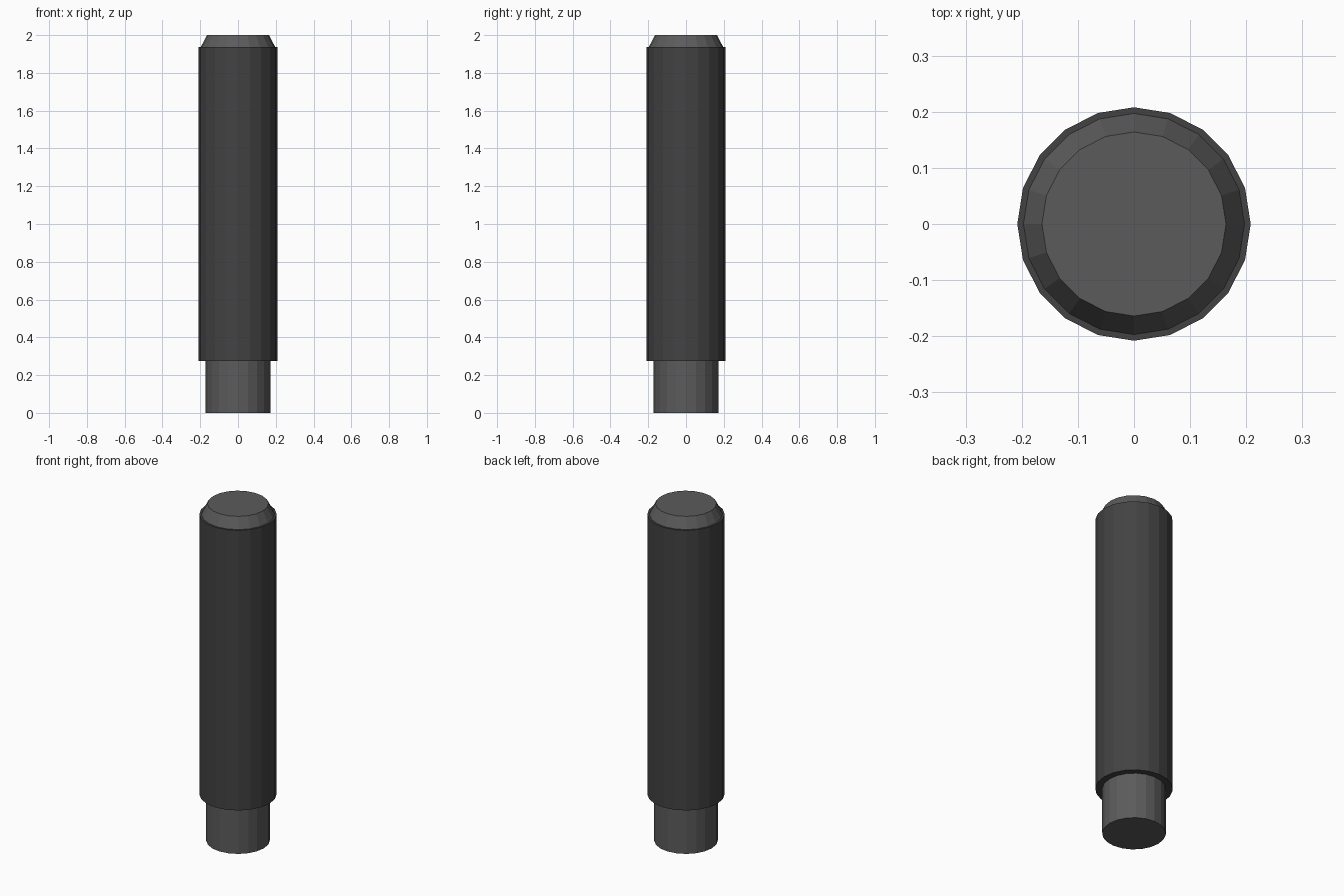
import bpy

if "Cube" in bpy.data.objects:
    bpy.data.objects.remove(bpy.data.objects["Cube"])

SIDES = 20


def material(name, value):
    mat = bpy.data.materials.new(name)
    mat.diffuse_color = (value, value, value, 1)
    mat.use_nodes = True
    mat.node_tree.nodes["Principled BSDF"].inputs["Base Color"].default_value = mat.diffuse_color
    return mat


def section(name, r_bottom, r_top, z0, z1, mat):
    bpy.ops.mesh.primitive_cone_add(
        vertices=SIDES, radius1=r_bottom, radius2=r_top,
        depth=z1 - z0, location=(0, 0, (z0 + z1) / 2))
    obj = bpy.context.object
    obj.name = name
    obj.data.materials.append(mat)
    return obj


core_grey = material("core_grey", 0.105)
grip_grey = material("grip_grey", 0.055)

# narrow stub at the foot
section("lower_stub", 0.171, 0.171, 0.0, 0.275, core_grey)
# long dark sleeve
section("grip_sleeve", 0.208, 0.208, 0.275, 1.937, grip_grey)
# tapered end cap, set in slightly from the sleeve edge
section("tapered_cap", 0.197, 0.164, 1.937, 2.0, core_grey)
